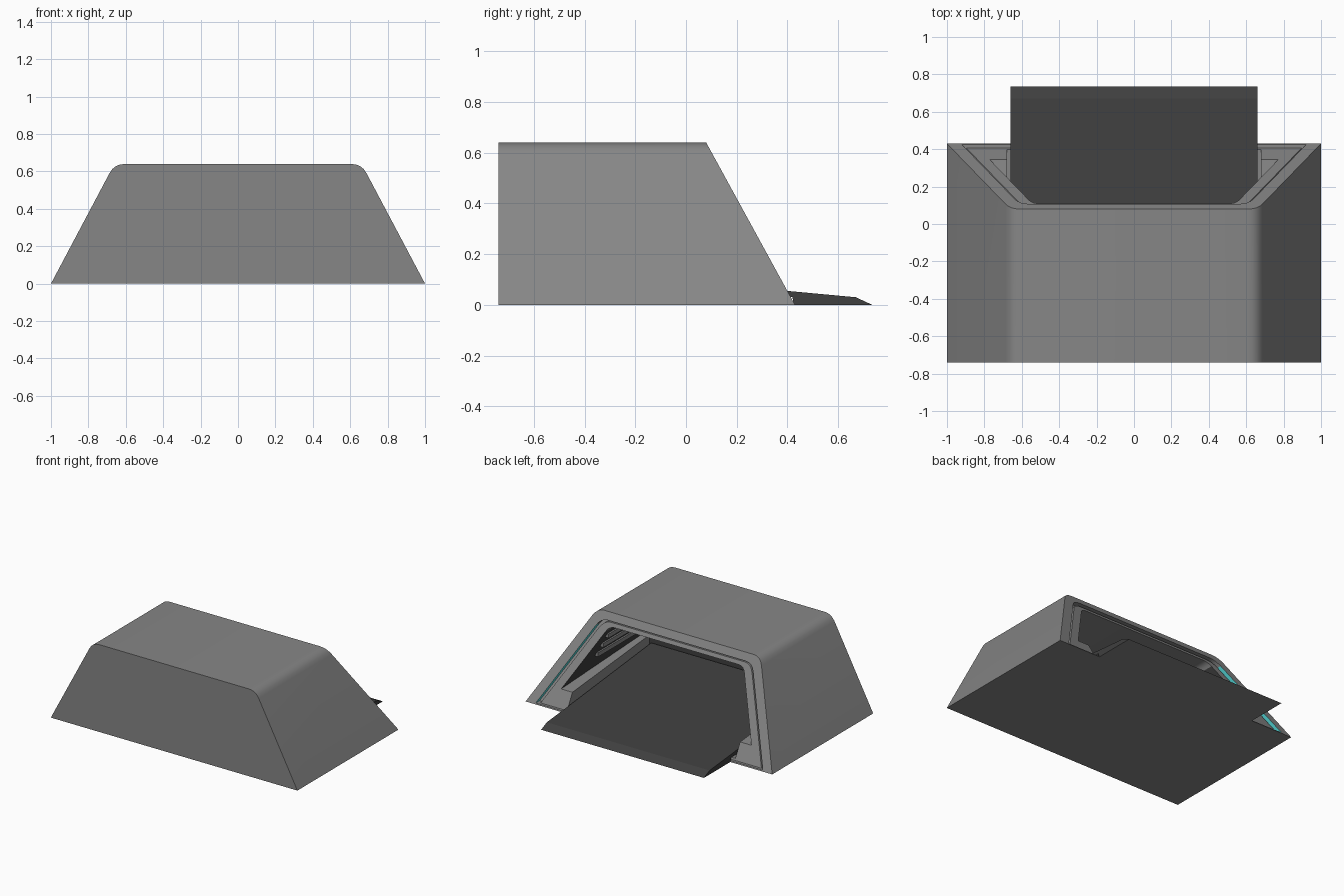
import bpy, bmesh
from mathutils import Vector

old = bpy.data.objects.get("Cube")
if old:
    bpy.data.objects.remove(old, do_unlink=True)


def material(name, rgb):
    m = bpy.data.materials.new(name)
    m.use_nodes = True
    colour = (*rgb, 1)
    m.diffuse_color = colour
    m.node_tree.nodes["Principled BSDF"].inputs["Base Color"].default_value = colour
    return m


GREY = material("hull grey", (0.24, 0.24, 0.24))
DARK = material("dark deck", (0.05, 0.05, 0.05))
CYAN = material("cyan light", (0.1, 0.75, 0.75))
FRONT, INNER_END, HEIGHT = -0.74, -0.55, 0.64
MATS = [GREY, DARK, CYAN]


def finish(bm, name):
    bmesh.ops.remove_doubles(bm, verts=bm.verts, dist=1e-5)
    bmesh.ops.recalc_face_normals(bm, faces=bm.faces)
    mesh = bpy.data.meshes.new(name)
    bm.to_mesh(mesh)
    bm.free()
    for m in MATS:
        mesh.materials.append(m)
    obj = bpy.data.objects.new(name, mesh)
    bpy.context.collection.objects.link(obj)
    return obj


def half_width(z, inset):
    return 1 - 0.53 * z - inset


def section(side, top, base, channel, radius=0.055):
    """Trapezoid with rounded shoulders and a sunken channel in its base."""
    t = HEIGHT - top
    corner = Vector((half_width(t, side), t))
    foot = Vector((half_width(base, side), base))
    a = corner + (foot - corner).normalized() * radius
    b = corner - Vector((radius, 0))
    arc = [a.lerp(corner, i / 4).lerp(corner.lerp(b, i / 4), i / 4) for i in range(5)]
    right = [(0.68, channel), (0.68, base), tuple(foot)] + [tuple(p) for p in arc]
    return right + [(-x, z) for x, z in reversed(right)]


def ring(bm, pts, y=None, recess=0):
    return [bm.verts.new((x, (0.43 - 0.547 * z - recess) if y is None else y, z))
            for x, z in pts]


# Hull: outer skin, slanted rim, light groove, inner frame and bay
bm = bmesh.new()
outer = section(0, 0, 0, 0)
rim = section(0.075, 0.05, 0.008, 0.008)
lip = section(0.1, 0.065, 0.008, 0.008)
mouth = section(0.165, 0.09, 0.12, 0.02, 0.04)
bay_end = section(0.165, 0.09, 0.2, 0.02, 0.04)
rings = [
    ring(bm, outer, FRONT),
    ring(bm, outer),
    ring(bm, rim),
    ring(bm, rim, recess=0.045),
    ring(bm, lip, recess=0.045),
    ring(bm, lip, recess=0.02),
    ring(bm, mouth, recess=0.02),
    ring(bm, bay_end, INNER_END),
]
bm.faces.new(rings[0])
bm.faces.new(rings[-1]).material_index = 1
count = len(outer)
JAMBS = (2, count - 4)
for level, (a, b) in enumerate(zip(rings, rings[1:])):
    for i in range(count):
        j = (i + 1) % count
        f = bm.faces.new((a[i], a[j], b[j], b[i]))
        if i in JAMBS and level == 2:
            f.material_index = 2
        elif i in JAMBS and level == 6:
            f.material_index = 1
bmesh.ops.dissolve_degenerate(bm, dist=1e-5, edges=bm.edges)
hull = finish(bm, "hull")
bpy.context.view_layer.objects.active = hull
hull.select_set(True)
bpy.ops.object.shade_smooth_by_angle(angle=0.5)
hull.select_set(False)

# Ramp: tongue running out of the bay
side = [(0.735, 0), (0.67, 0.03), (0.4, 0.055), (-0.54, 0.15),
        (-0.54, 0.03), (0.42, 0.03), (0.425, 0)]
bm = bmesh.new()
face = bm.faces.new([bm.verts.new((-0.66, y, z)) for y, z in side])
out = bmesh.ops.extrude_face_region(bm, geom=[face])["geom"]
bmesh.ops.translate(bm, vec=(1.32, 0, 0),
                    verts=[v for v in out if isinstance(v, bmesh.types.BMVert)])
bmesh.ops.recalc_face_normals(bm, faces=bm.faces)
for f in bm.faces:
    f.material_index = 0 if f.normal.z < -0.9 else 1
finish(bm, "ramp")

# Wall rails: grey slats along both sides of the bay
for label, s in (("left", 1), ("right", -1)):
    for n, z in enumerate((0.3, 0.38, 0.46)):
        bm = bmesh.new()
        bmesh.ops.create_cube(bm, size=1)
        bmesh.ops.scale(bm, vec=(0.03, 0.6, 0.03), verts=bm.verts)
        bmesh.ops.translate(bm, vec=(s * half_width(z, 0.17), -0.22, z), verts=bm.verts)
        finish(bm, f"{label}_wall_rail_{n + 1}")
